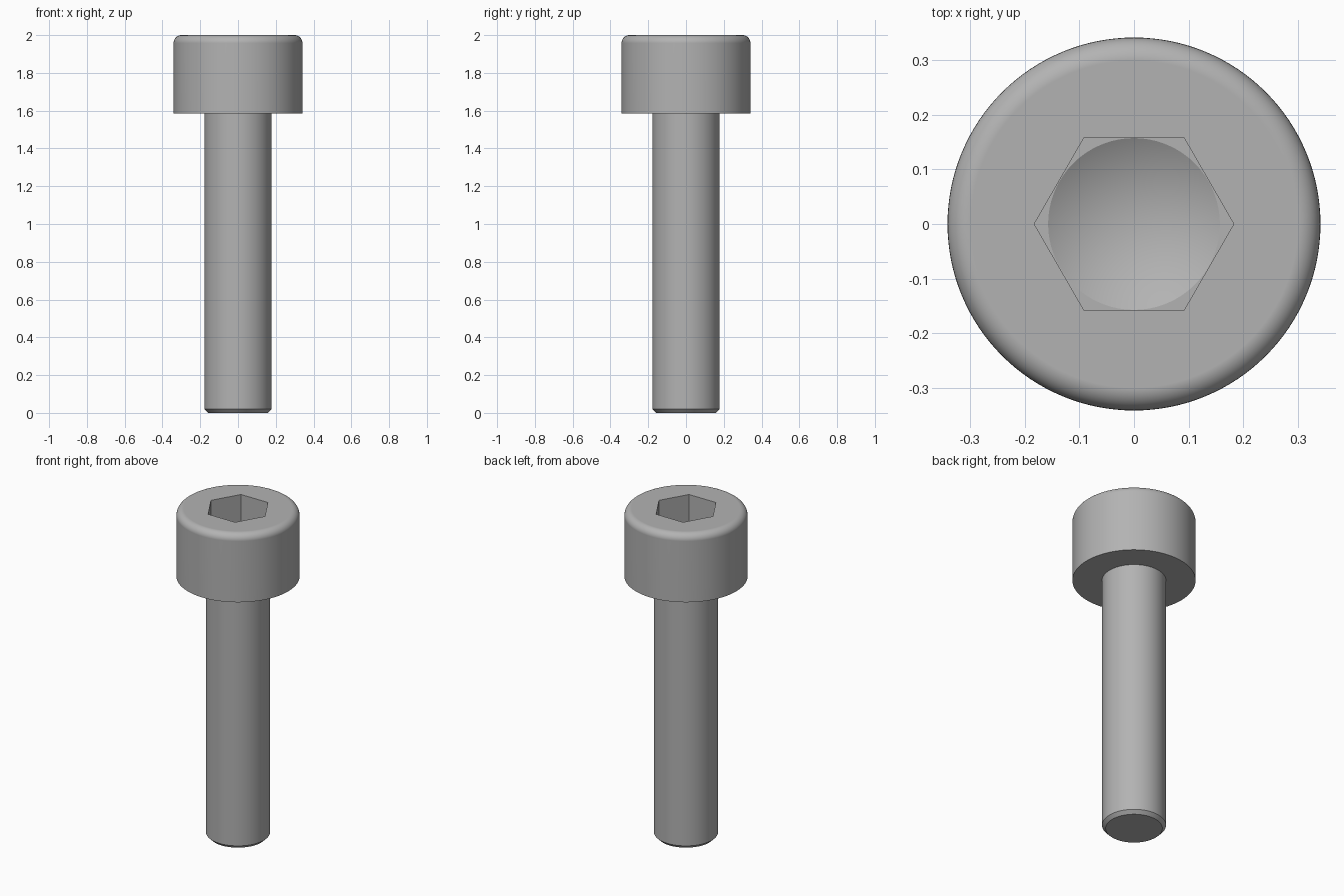
import bpy, bmesh, math

if "Cube" in bpy.data.objects:
    bpy.data.objects.remove(bpy.data.objects["Cube"])

SEG = 128
HEAD_R, SHANK_R = 0.341, 0.177
HEAD_Z, TOP = 1.585, 2.0
FILLET, CHAMFER = 0.042, 0.02
SOCKET_FLAT, SOCKET_Z, CONE_DEPTH = 0.158, 1.79, 0.09

steel = bpy.data.materials.new("steel grey")
steel.diffuse_color = (0.45, 0.45, 0.45, 1)
steel.use_nodes = True
steel.node_tree.nodes["Principled BSDF"].inputs["Base Color"].default_value = steel.diffuse_color


def make_object(name, bm):
    bmesh.ops.recalc_face_normals(bm, faces=bm.faces)
    mesh = bpy.data.meshes.new(name)
    bm.to_mesh(mesh)
    bm.free()
    mesh.materials.append(steel)
    obj = bpy.data.objects.new(name, mesh)
    bpy.context.collection.objects.link(obj)
    return obj


def revolve(name, profile, seg):
    """Stack rings from (radius, z) pairs; ends are capped, radius 0 is a point."""
    bm = bmesh.new()
    rings = []
    for r, z in profile:
        if r == 0:
            rings.append([bm.verts.new((0, 0, z))] * seg)
        else:
            rings.append([bm.verts.new((r * math.cos(math.tau * i / seg),
                                        r * math.sin(math.tau * i / seg), z))
                          for i in range(seg)])
    for a, b in zip(rings, rings[1:]):
        for i in range(seg):
            j = (i + 1) % seg
            bm.faces.new(list(dict.fromkeys((a[i], a[j], b[j], b[i]))))
    for (r, z), ring in ((profile[0], rings[0]), (profile[-1], rings[-1])):
        if r > 0:
            bm.faces.new(ring)
    return make_object(name, bm)


# Screw body: chamfered shank, flat under-head, rounded head rim
profile = [(SHANK_R - CHAMFER, 0), (SHANK_R, CHAMFER),
           (SHANK_R, HEAD_Z), (HEAD_R, HEAD_Z)]
for k in range(9):
    a = math.pi / 2 * k / 8
    profile.append((HEAD_R - FILLET + FILLET * math.cos(a),
                    TOP - FILLET + FILLET * math.sin(a)))
screw = revolve("cap_screw", profile, SEG)

# Hex socket and its drilled conical floor
hex_r = SOCKET_FLAT / math.cos(math.pi / 6)
cone_r = SOCKET_FLAT - 0.001
cutters = [
    revolve("hex_cutter", [(hex_r, SOCKET_Z), (hex_r, TOP + 0.1)], 6),
    revolve("drill_cutter", [(0, SOCKET_Z - CONE_DEPTH), (cone_r, SOCKET_Z),
                             (cone_r, SOCKET_Z + 0.05)], 96),
]
bpy.context.view_layer.objects.active = screw
screw.select_set(True)
for cutter in cutters:
    mod = screw.modifiers.new(cutter.name, 'BOOLEAN')
    mod.operation, mod.solver, mod.object = 'DIFFERENCE', 'EXACT', cutter
    bpy.ops.object.modifier_apply(modifier=mod.name)
    bpy.data.objects.remove(cutter)

# Smooth round surfaces, crisp edges, flat top face
bpy.ops.object.shade_smooth_by_angle(angle=math.radians(25))
weighted = screw.modifiers.new("flat_faces", 'WEIGHTED_NORMAL')
weighted.keep_sharp = True
